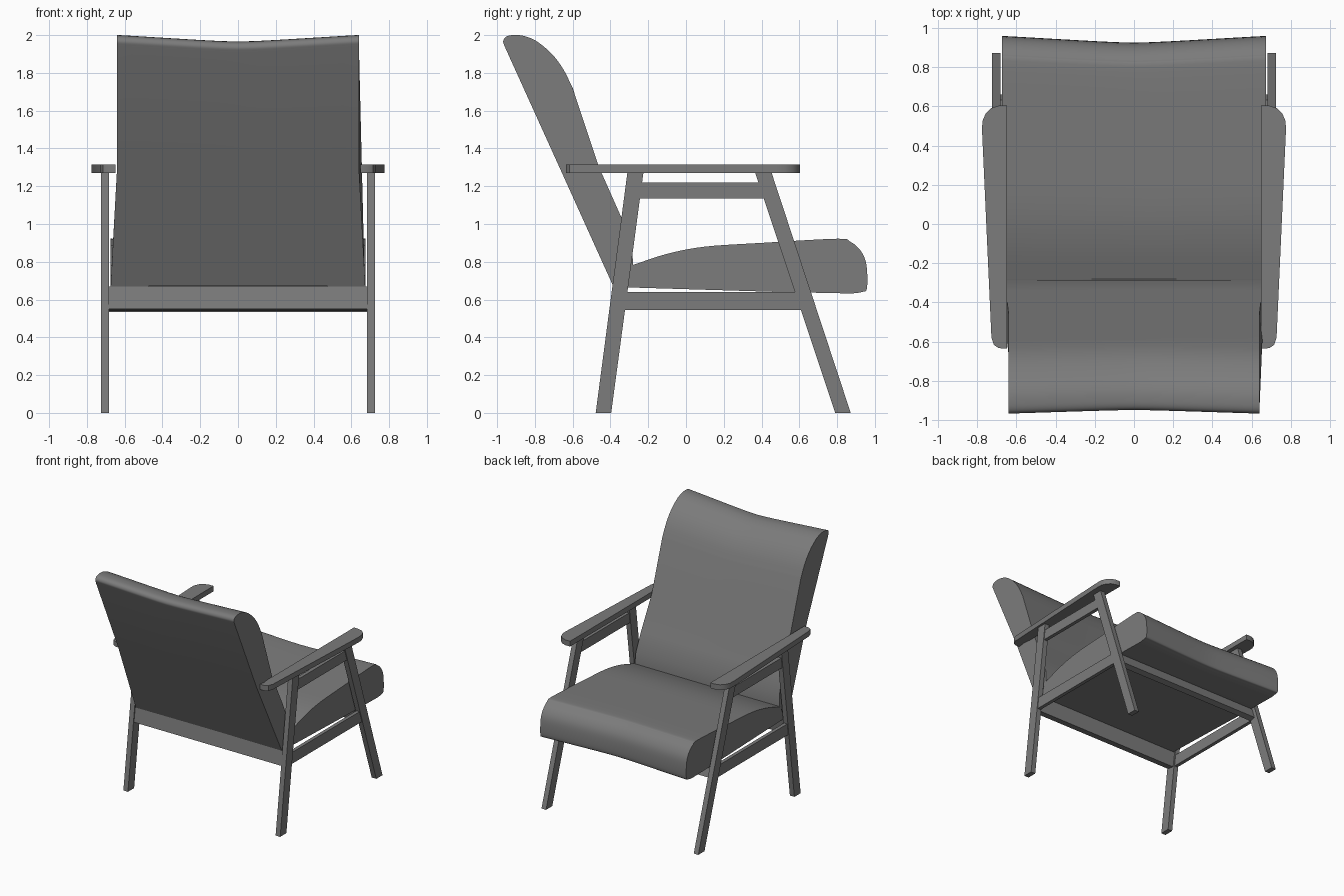
import bpy, bmesh, math
from mathutils import Vector

if "Cube" in bpy.data.objects:
    bpy.data.objects.remove(bpy.data.objects["Cube"], do_unlink=True)

grey = bpy.data.materials.new("mid grey")
grey.use_nodes = True
grey.diffuse_color = (0.2, 0.2, 0.2, 1)
grey.node_tree.nodes["Principled BSDF"].inputs["Base Color"].default_value = (0.2, 0.2, 0.2, 1)


def loft(name, rings, smooth=None):
    """Skin a row of matching closed rings and cap both ends."""
    bm = bmesh.new()
    rows = [[bm.verts.new(p) for p in ring] for ring in rings]
    n = len(rows[0])
    for a, b in zip(rows, rows[1:]):
        for i in range(n):
            j = (i + 1) % n
            bm.faces.new((a[i], a[j], b[j], b[i]))
    bm.faces.new(rows[0])
    bm.faces.new(rows[-1])
    bmesh.ops.recalc_face_normals(bm, faces=bm.faces)
    mesh = bpy.data.meshes.new(name)
    bm.to_mesh(mesh)
    bm.free()
    mesh.materials.append(grey)
    obj = bpy.data.objects.new(name, mesh)
    bpy.context.collection.objects.link(obj)
    if smooth:
        bpy.ops.object.select_all(action='DESELECT')
        obj.select_set(True)
        bpy.context.view_layer.objects.active = obj
        bpy.ops.object.shade_smooth_by_angle(angle=math.radians(smooth))
    return obj


def slab_x(name, profile, x0, x1):
    """Extrude a (y, z) outline between two x positions."""
    return loft(name, [[(x, y, z) for y, z in profile] for x in (x0, x1)])


def spline(points, steps=5):
    """Smooth curve through the given points."""
    p = [Vector(q) for q in points]
    p = [2 * p[0] - p[1]] + p + [2 * p[-1] - p[-2]]
    out = []
    for a, b, c, d in zip(p, p[1:], p[2:], p[3:]):
        for k in range(steps):
            t = k / steps
            out.append(0.5 * (2 * b + (c - a) * t + (2 * a - 5 * b + 4 * c - d) * t * t
                              + (3 * b - a - 3 * c + d) * t ** 3))
    return out + [p[-2]]


def cushion(name, profile, half_width, crease=(-0.3, 0.72), dip=0.027):
    """Padded slab, slightly shorter along its middle."""
    rings = []
    for k in range(-8, 9):
        t = k / 8
        s = 1 - dip * (1 - math.sqrt(t * t + 0.02)) / 0.86 if abs(t) < 1 else 1
        rings.append([(t * half_width(z), crease[0] + (y - crease[0]) * s,
                       crease[1] + (z - crease[1]) * s) for y, z in profile])
    return loft(name, rings, 35)


# Upholstery
back_curve = spline([(-0.96, 1.94), (-0.968, 1.967), (-0.955, 1.99), (-0.92, 2.0), (-0.86, 1.996),
                     (-0.79, 1.967), (-0.71, 1.9), (-0.65, 1.82), (-0.6, 1.72)])
back_curve += [Vector(p) for p in ((-0.46, 1.3), (-0.34, 1.03), (-0.285, 0.88), (-0.28, 0.78),
                                   (-0.385, 0.67), (-0.67, 1.3))]
cushion("backrest_cushion", back_curve,
        lambda z: 0.64 + 0.034 * min(1, max(0, (1.3 - z) / 0.62)))

seat_curve = spline([(-0.29, 0.78), (-0.1, 0.842), (0.1, 0.88), (0.4, 0.9), (0.8, 0.922), (0.87, 0.906),
                     (0.925, 0.858), (0.955, 0.785), (0.958, 0.66), (0.93, 0.64), (0.88, 0.632)])
seat_curve += [Vector(p) for p in ((0.5, 0.64), (-0.33, 0.665))]
cushion("seat_cushion", seat_curve, lambda z: 0.674)

# Wooden side frames
leg_in, leg_out = 0.682, 0.724
arm = [(0.648, -0.636), (0.69, -0.634), (0.715, -0.618), (0.728, -0.58), (0.776, 0.48), (0.774, 0.525),
       (0.757, 0.565), (0.728, 0.592), (0.69, 0.604), (0.648, 0.604)]
for side, s in (("left", 1), ("right", -1)):
    x0, x1 = s * leg_in, s * leg_out
    slab_x(side + "_back_leg", [(-0.478, 0), (-0.396, 0), (-0.225, 1.275), (-0.31, 1.275)], x0, x1)
    slab_x(side + "_front_leg", [(0.79, 0), (0.872, 0), (0.452, 1.275), (0.365, 1.275)], x0, x1)
    slab_x(side + "_arm_rail", [(-0.25, 1.135), (0.42, 1.135), (0.39, 1.22), (-0.24, 1.22)],
           s * 0.688, s * 0.718)
    slab_x(side + "_seat_rail", [(-0.34, 0.545), (0.63, 0.545), (0.6, 0.64), (-0.33, 0.64)],
           s * 0.688, s * 0.718)
    loft(side + "_armrest", [[(s * x, y, z) for x, y in arm] for z in (1.27, 1.314)], 30)

# Cross rails, leaning with the legs
slab_x("back_cross_rail", [(-0.398, 0.55), (-0.335, 0.54), (-0.315, 0.662), (-0.38, 0.67)], -0.69, 0.69)
slab_x("front_cross_rail", [(0.615, 0.535), (0.66, 0.55), (0.632, 0.636), (0.588, 0.636)], -0.69, 0.69)
